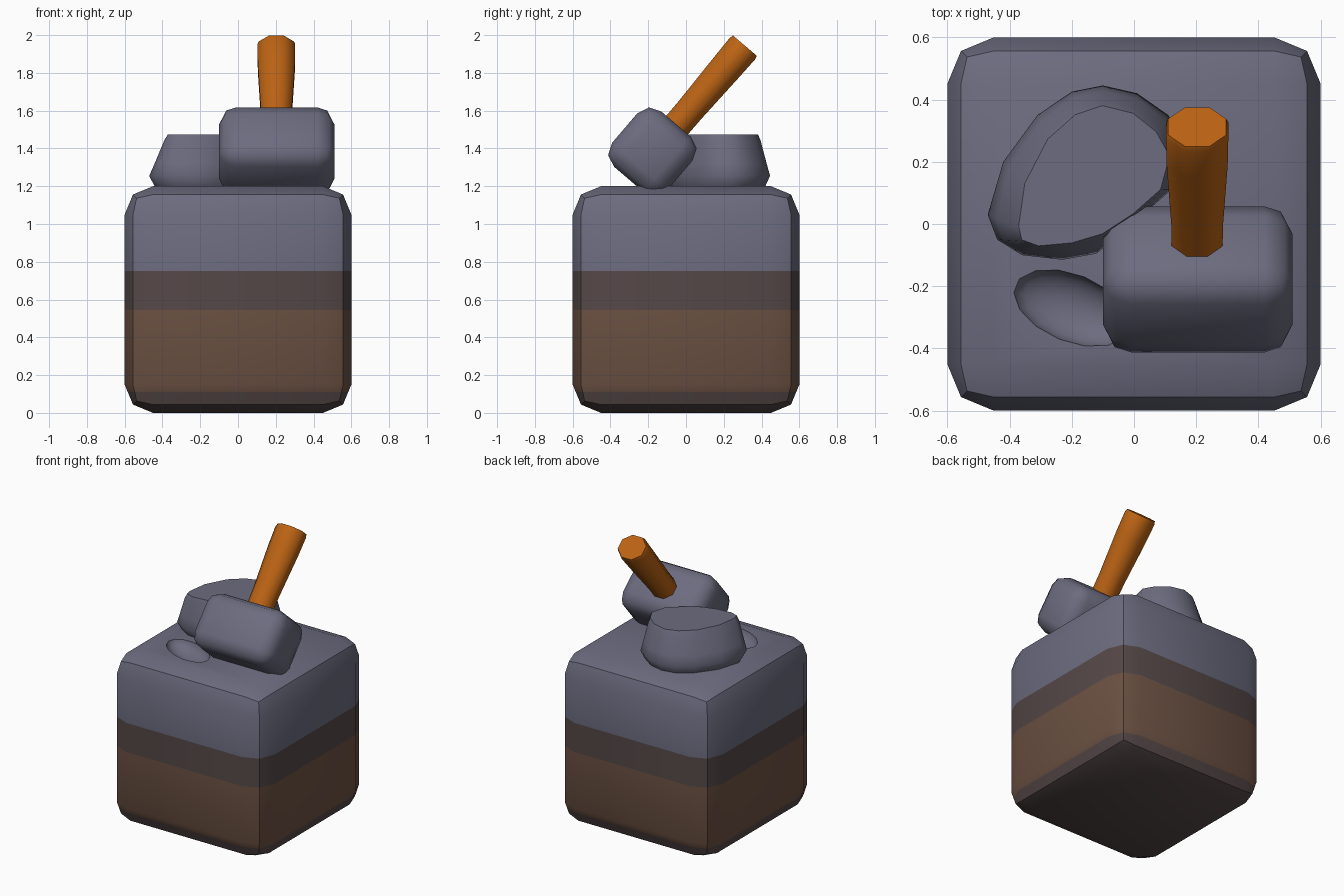
import bpy, bmesh, math
from mathutils import Matrix, Vector

if "Cube" in bpy.data.objects:
    bpy.data.objects.remove(bpy.data.objects["Cube"])


def material(name, rgb):
    m = bpy.data.materials.new(name)
    m.diffuse_color = (*rgb, 1)
    m.use_nodes = True
    m.node_tree.nodes["Principled BSDF"].inputs["Base Color"].default_value = m.diffuse_color
    return m


slate = material("slate grey", (0.15, 0.15, 0.215))
brown = material("earth brown", (0.150, 0.083, 0.056))
dark = material("dark earth", (0.092, 0.064, 0.064))
orange = material("orange wood", (0.50, 0.125, 0.007))


def finish(name, bm, mats, matrix=None, angle=50):
    bmesh.ops.recalc_face_normals(bm, faces=bm.faces)
    me = bpy.data.meshes.new(name)
    bm.to_mesh(me)
    bm.free()
    ob = bpy.data.objects.new(name, me)
    bpy.context.collection.objects.link(ob)
    for m in mats:
        me.materials.append(m)
    if matrix:
        ob.matrix_world = matrix
    smooth(ob, angle)
    return ob


def smooth(ob, angle):
    bpy.ops.object.select_all(action='DESELECT')
    ob.select_set(True)
    bpy.context.view_layer.objects.active = ob
    bpy.ops.object.shade_smooth_by_angle(angle=math.radians(angle))


def rounded_box(size, bevel):
    bm = bmesh.new()
    bmesh.ops.create_cube(bm, size=1, matrix=Matrix.Diagonal((*size, 1)))
    bmesh.ops.bevel(bm, geom=bm.edges[:], offset=bevel, segments=2,
                    profile=0.5, affect='EDGES')
    return bm


def loft(rings):
    bm = bmesh.new()
    loops = [[bm.verts.new(p) for p in r] for r in rings]
    n = len(loops[0])
    for a, b in zip(loops, loops[1:]):
        for i in range(n):
            j = (i + 1) % n
            bm.faces.new((a[i], a[j], b[j], b[i]))
    bm.faces.new(loops[0][::-1])
    bm.faces.new(loops[-1])
    return bm


# Layered ground block, coloured by height
bm = rounded_box((1.2, 1.2, 1.2), 0.15)
bmesh.ops.translate(bm, verts=bm.verts, vec=(0, 0, 0.6))
for z in (0.11, 0.545, 0.75):
    bmesh.ops.bisect_plane(bm, geom=bm.verts[:] + bm.edges[:] + bm.faces[:],
                           plane_co=(0, 0, z), plane_no=(0, 0, 1))
for f in bm.faces:
    z = f.calc_center_median().z
    f.material_index = 0 if z > 0.75 else 2 if z > 0.545 or z < 0.11 else 1
block = finish("ground_block", bm, (slate, brown, dark))

# Shallow chipped hollow in the top
bm = bmesh.new()
bmesh.ops.create_uvsphere(bm, u_segments=14, v_segments=10, radius=1)
hollow = finish("hollow_cutter", bm, (slate,),
                Matrix.Translation((-0.2, -0.27, 1.21))
                @ Matrix.Rotation(math.radians(-22), 4, 'Z')
                @ Matrix.Diagonal((0.20, 0.11, 0.085, 1)))
hollow.hide_render = True
mod = block.modifiers.new("hollow", 'BOOLEAN')
mod.operation = 'DIFFERENCE'
mod.solver = 'EXACT'
mod.object = hollow
bpy.context.view_layer.objects.active = block
bpy.ops.object.modifier_apply(modifier=mod.name)
bpy.data.objects.remove(hollow)
smooth(block, 40)

# Flat-topped rock
base = [(-.47, .03), (-.42, .20), (-.31, .35), (-.20, .425), (-.10, .445), (.01, .42),
        (.11, .35), (.165, .24), (.12, .11), (0, .005), (-.12, -.095), (-.23, -.115),
        (-.36, -.10), (-.44, -.05)]
top = [(-.375, -.01), (-.355, .13), (-.28, .275), (-.19, .355), (-.10, .385), (0, .36),
       (.075, .30), (.12, .22), (.09, .11), (0, .03), (-.10, -.035), (-.20, -.065),
       (-.31, -.075), (-.365, -.055)]


def rock_ring(t, z, scale=1.0):
    c = Vector((-0.15, 0.16))
    pts = [c + (Vector(b).lerp(Vector(p), t) - c) * scale for b, p in zip(base, top)]
    return [(p.x, p.y, z) for p in pts]


rock = loft([rock_ring(0, 1.17, .85), rock_ring(0, 1.205, .92), rock_ring(0, 1.255),
             rock_ring(.3, 1.32), rock_ring(.85, 1.445), rock_ring(1, 1.475, .98)])
finish("flat_rock", rock, (slate,), angle=60)

# Hammer, leaning back
tilt = Matrix.Rotation(math.radians(-40.5), 4, 'X')
finish("hammer_head", rounded_box((0.61, 0.385, 0.385), 0.09), (slate,),
       Matrix.Translation((0.205, -0.178, 1.383)) @ tilt)


def octagon(z, rx, ry):
    k = 1 / math.cos(math.pi / 8)
    return [(rx * k * math.cos(a), ry * k * math.sin(a), z)
            for a in (math.pi / 8 + i * math.pi / 4 for i in range(8))]


handle = loft([octagon(-.70, .08, .075), octagon(-.45, .083, .076),
               octagon(-.15, .098, .085), octagon(-.02, .10, .088), octagon(0, .093, .083)])
finish("hammer_handle", handle, (orange,),
       Matrix.Translation((0.203, 0.312, 1.944)) @ tilt)
